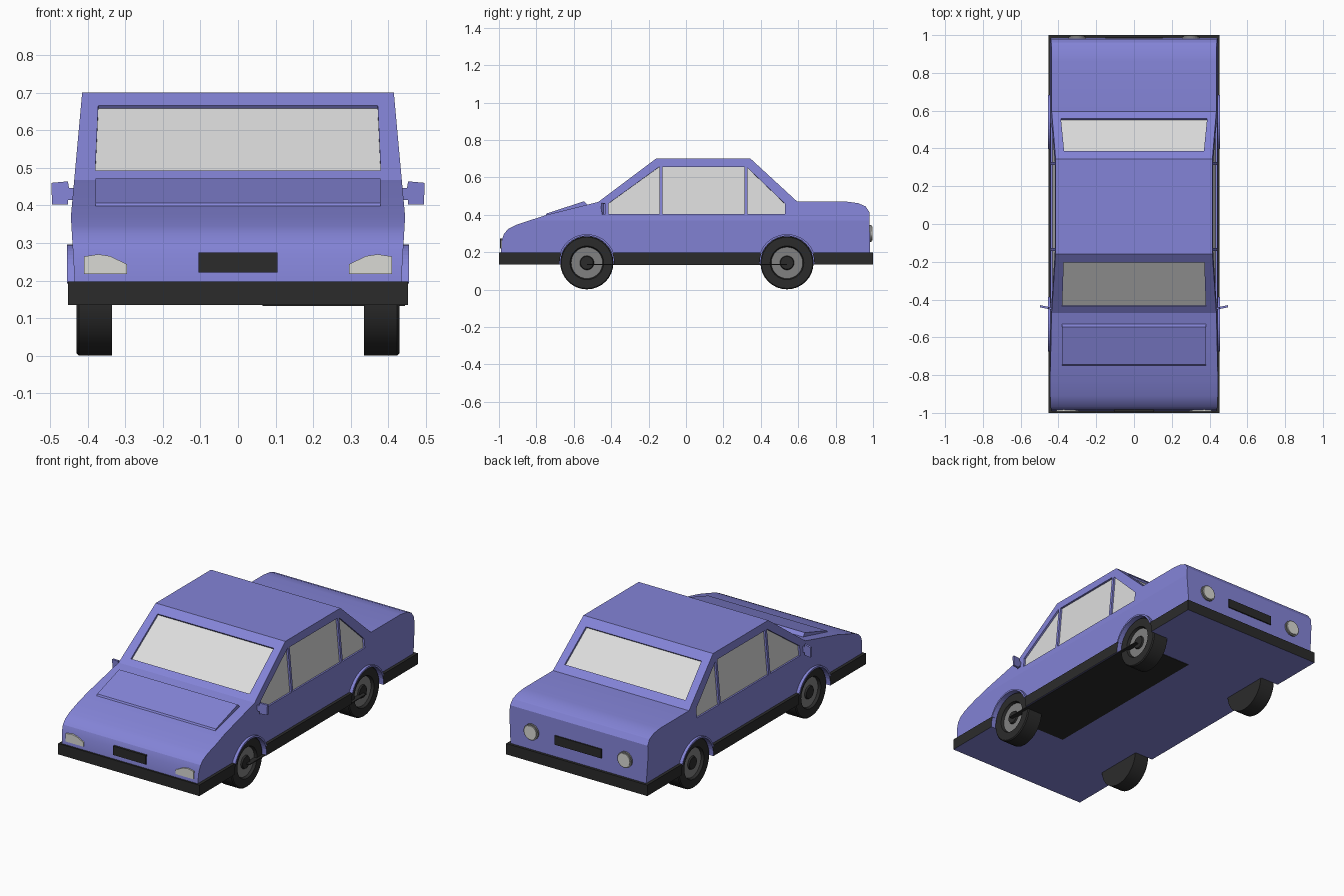
import bpy, bmesh, math
from mathutils import Vector

cube = bpy.data.objects.get("Cube")
if cube:
    bpy.data.objects.remove(cube, do_unlink=True)


def material(name, rgb):
    m = bpy.data.materials.new(name)
    m.use_nodes = True
    m.diffuse_color = (*rgb, 1)
    m.node_tree.nodes["Principled BSDF"].inputs["Base Color"].default_value = (*rgb, 1)
    return m


PAINT = material("violet_paint", (0.23, 0.23, 0.68))
BLACK = material("black_trim", (0.024, 0.024, 0.024))
GLASS = material("pale_glass", (0.72, 0.72, 0.72))
LAMP = material("lamp_lens", (0.70, 0.70, 0.66))
METAL = material("grey_metal", (0.22, 0.22, 0.22))


def finish(name, bm, mats, smooth=None):
    bmesh.ops.recalc_face_normals(bm, faces=bm.faces)
    me = bpy.data.meshes.new(name)
    bm.to_mesh(me)
    bm.free()
    for m in mats:
        me.materials.append(m)
    ob = bpy.data.objects.new(name, me)
    bpy.context.collection.objects.link(ob)
    if smooth:
        activate(ob)
        bpy.ops.object.shade_smooth_by_angle(angle=math.radians(smooth))
    return ob


def activate(ob):
    bpy.ops.object.select_all(action="DESELECT")
    ob.select_set(True)
    bpy.context.view_layer.objects.active = ob


def loft(name, loop_a, loop_b, mat):
    """Closed solid between two matching loops."""
    bm = bmesh.new()
    a = [bm.verts.new(p) for p in loop_a]
    b = [bm.verts.new(p) for p in loop_b]
    bm.faces.new(a)
    bm.faces.new(b[::-1])
    n = len(a)
    for i in range(n):
        j = (i + 1) % n
        bm.faces.new((a[i], b[i], b[j], a[j]))
    return finish(name, bm, [mat])


def slab(name, pts, low, high, mat):
    """Plate on a flat outline, between two offsets along its outward normal."""
    pts = [Vector(p) for p in pts]
    n = Vector()
    for i, p in enumerate(pts):
        n += p.cross(pts[(i + 1) % len(pts)])
    n.normalize()
    centre = sum(pts, Vector()) / len(pts)
    if n.dot(centre - Vector((0, 0, 0.3))) < 0:
        n = -n
    return loft(name, [p + n * low for p in pts], [p + n * high for p in pts], mat)


def box(name, lo, hi, mat):
    corners = [(lo[0], lo[1]), (hi[0], lo[1]), (hi[0], hi[1]), (lo[0], hi[1])]
    return loft(name, [(*c, lo[2]) for c in corners], [(*c, hi[2]) for c in corners], mat)


def arc(cy, cz, r, start, end, n):
    steps = [math.radians(start + (end - start) * i / n) for i in range(n + 1)]
    return [(cy + r * math.cos(t), cz + r * math.sin(t)) for t in steps]


def cut(ob, cutter):
    mod = ob.modifiers.new("cut", "BOOLEAN")
    mod.operation = "DIFFERENCE"
    mod.solver = "EXACT"
    mod.object = cutter
    activate(ob)
    bpy.ops.object.modifier_apply(modifier=mod.name)


BELT = 0.37


def half_width(z):
    if z < BELT:
        return 0.435 + 0.01 * (z - 0.2) / 0.17
    return 0.445 - 0.03 * (z - BELT) / 0.33


# Body shell: side profile spread to the width at each height
profile = [(-0.99, 0.19), (-0.985, 0.265), (-0.972, 0.3), (-0.95, 0.324), (-0.91, 0.345),
           (-0.75, 0.398), (-0.47, 0.468), (-0.16, 0.70), (0.345, 0.70), (0.595, 0.47),
           (0.86, 0.47), (0.92, 0.462), (0.96, 0.445), (0.98, 0.415), (0.985, 0.19)]
bm = bmesh.new()
face = bm.faces.new([bm.verts.new((-1, y, z)) for y, z in profile])
new = bmesh.ops.extrude_face_region(bm, geom=[face])["geom"]
for v in new:
    if isinstance(v, bmesh.types.BMVert):
        v.co.x = 1
bmesh.ops.bisect_plane(bm, geom=bm.verts[:] + bm.edges[:] + bm.faces[:],
                       plane_co=(0, 0, BELT), plane_no=(0, 0, 1))
for v in bm.verts:
    v.co.x = math.copysign(half_width(v.co.z), v.co.x)
body = finish("body", bm, [PAINT])

# Bumper and sill band with a painted underside
sill = box("bumper_band", (-0.452, -1, 0.135), (0.452, 1, 0.198), BLACK)
sill.data.materials.append(PAINT)
for p in sill.data.polygons:
    if p.normal.z < -0.5:
        p.material_index = 1

# Windows: a pocket in the shell with a pane set into it
def window(name, pts):
    cutter = slab("cutter", pts, -0.015, 0.03, PAINT)
    cut(body, cutter)
    bpy.data.objects.remove(cutter, do_unlink=True)
    slab(name, pts, -0.018, -0.011, GLASS)


def cross_window(name, low, high, w_low, w_high):
    window(name, [(-w_low, *low), (w_low, *low), (w_high, *high), (-w_high, *high)])


def on_slope(a, b, y):
    return (y, a[1] + (b[1] - a[1]) * (y - a[0]) / (b[0] - a[0]))


front = profile[6], profile[7]
rear = profile[9], profile[8]
cross_window("windscreen", on_slope(*front, -0.437), on_slope(*front, -0.205), 0.38, 0.372)
cross_window("rear_window", on_slope(*rear, 0.558), on_slope(*rear, 0.387), 0.387, 0.37)

panes = {"front_quarter": [(-0.415, 0.405), (-0.415, 0.46), (-0.145, 0.655), (-0.142, 0.655), (-0.142, 0.405)],
         "door": [(-0.126, 0.405), (-0.126, 0.655), (0.312, 0.655), (0.312, 0.405)],
         "rear_quarter": [(0.328, 0.405), (0.328, 0.652), (0.53, 0.458), (0.53, 0.405)]}
for s, side in ((1, "left"), (-1, "right")):
    for name, pts in panes.items():
        window(f"{side}_{name}_window", [(s * half_width(z), y, z) for y, z in pts])

# Wheels: lathed about the axle, ring by ring
WHEEL_Z, WHEEL_R = 0.143, 0.142
rings = [(0, 0.335), (WHEEL_R, 0.335), (WHEEL_R, 0.424), (0.137, 0.43), (0.09, 0.43),
         (0.084, 0.415), (0.038, 0.415), (0.034, 0.424), (0, 0.424)]
ring_mats = [0, 0, 0, 0, 0, 1, 0, 0]


def wheel(name, s, cy, sides=32):
    bm = bmesh.new()
    loops = []
    for r, x in rings:
        loops.append([bm.verts.new((s * x, y, z))
                      for y, z in arc(cy, WHEEL_Z, r, 0, 360, sides)[:-1]])
    for k, m in enumerate(ring_mats):
        for i in range(sides):
            j = (i + 1) % sides
            f = bm.faces.new((loops[k][i], loops[k][j], loops[k + 1][j], loops[k + 1][i]))
            f.material_index = m
    bmesh.ops.remove_doubles(bm, verts=bm.verts, dist=0.0001)
    finish(name, bm, [BLACK, METAL], 30)


for end, cy in (("front", -0.53), ("rear", 0.54)):
    for s, side in ((1, "left"), (-1, "right")):
        # Arch opening in shell and band
        ring = arc(cy, WHEEL_Z, WHEEL_R + 0.004, 0, 360, 32)[:-1]
        cutter = loft("cutter", [(s * 0.34, *p) for p in ring], [(s * 0.6, *p) for p in ring], PAINT)
        cut(body, cutter)
        cut(sill, cutter)
        bpy.data.objects.remove(cutter, do_unlink=True)
        wheel(f"{end}_{side}_wheel", s, cy)
        # Arch lip
        lip = arc(cy, WHEEL_Z, 0.153, 20, 160, 20) + arc(cy, WHEEL_Z, 0.143, 160, 20, 20)
        loft(f"{end}_{side}_arch_lip", [(s * 0.42, *p) for p in lip],
             [(s * 0.455, *p) for p in lip], PAINT)

# Smooth the rounded nose and tail, keep the sides flat
activate(body)
bpy.ops.object.shade_smooth_by_angle(angle=math.radians(22))
for p in body.data.polygons:
    if abs(p.normal.x) > 0.5:
        p.use_smooth = False

# Raised bonnet panel
bonnet = [(-0.755, 0.39), (-0.745, 0.407), (-0.545, 0.472), (-0.525, 0.45)]
loft("bonnet_panel", [(-0.38, *p) for p in bonnet], [(0.38, *p) for p in bonnet], PAINT)

# Number plates and underside panel
box("front_plate", (-0.105, -0.994, 0.222), (0.105, -0.97, 0.274), BLACK)
box("rear_plate", (-0.15, 0.97, 0.268), (0.15, 0.99, 0.32), BLACK)
box("underside_panel", (0.065, -0.53, 0.132), (0.445, 0.54, 0.137), BLACK)

lamp = [(0.295, 0.218), (0.41, 0.218), (0.41, 0.264), (0.372, 0.27), (0.34, 0.265), (0.295, 0.243)]
for s, side in ((1, "left"), (-1, "right")):
    # Headlamps
    loft(f"{side}_headlamp", [(s * x, -0.993, z) for x, z in lamp],
         [(s * x, -0.97, z) for x, z in lamp], LAMP)
    # Round tail lamps with a rim
    for part, r, y, mat in (("rim", 0.046, 0.992, METAL), ("lens", 0.038, 0.997, LAMP)):
        ring = arc(s * 0.3, 0.3, r, 0, 360, 24)[:-1]
        loft(f"{side}_tail_lamp_{part}", [(x, 0.97, z) for x, z in ring],
             [(x, y, z) for x, z in ring], mat)
    # Door mirrors: arm and housing swept slightly forward
    outline = [(0.43, 0.415), (0.453, 0.415), (0.453, 0.402), (0.495, 0.402),
               (0.497, 0.46), (0.453, 0.464), (0.45, 0.447), (0.43, 0.447)]
    loft(f"{side}_mirror", [(s * x, -0.455 + 0.2 * (x - 0.43), z) for x, z in outline],
         [(s * x, -0.443 + 0.2 * (x - 0.43), z) for x, z in outline], PAINT)
